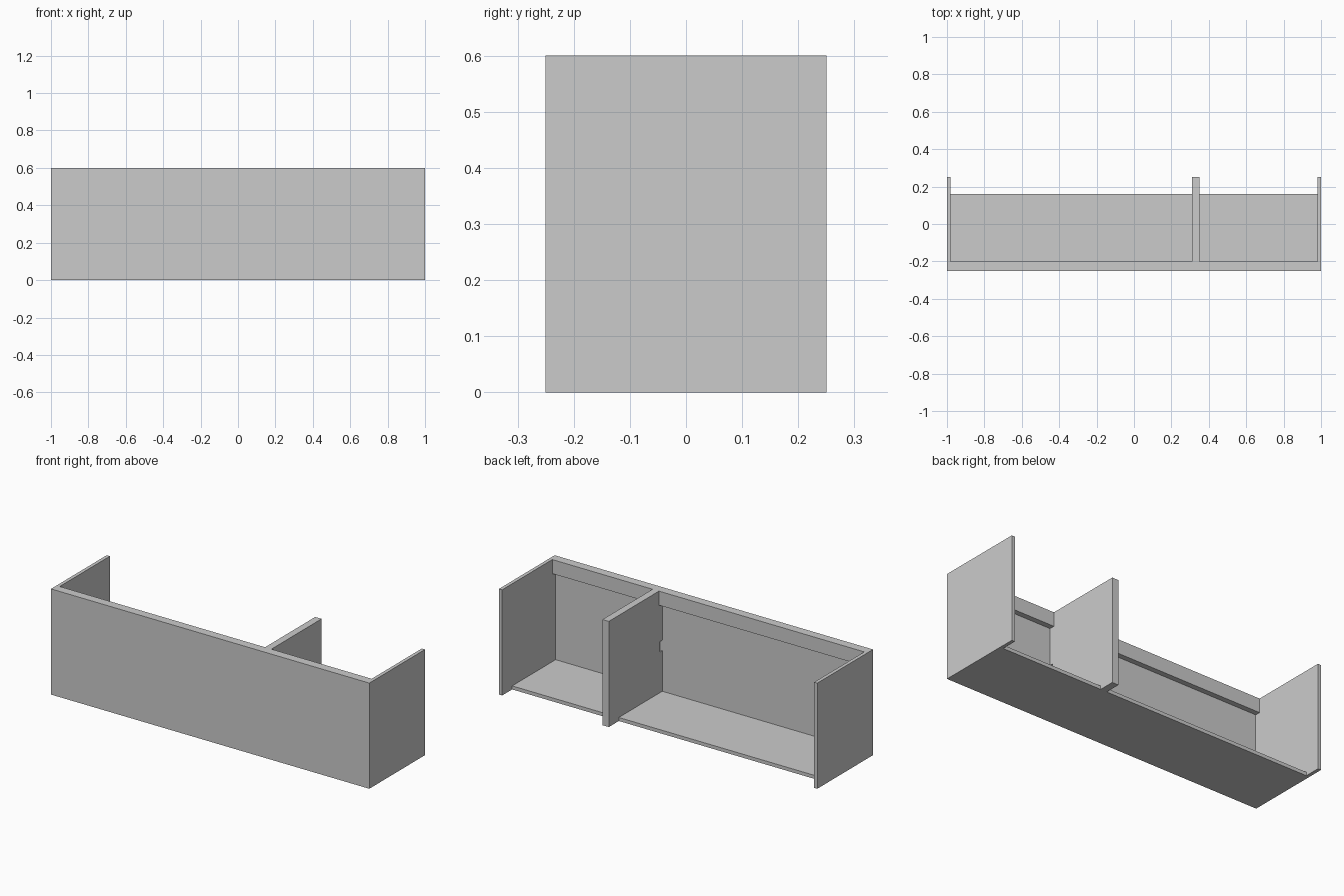
import bpy, bmesh

if "Cube" in bpy.data.objects:
    bpy.data.objects.remove(bpy.data.objects["Cube"])

T = 0.02                     # board thickness
FRONT, BACK, TOP = -0.25, 0.25, 0.60
INNER = FRONT + T            # inner face of the front panel
RAIL_BACK, RAIL_Z = -0.20, 0.52
DIV_L, DIV_R = 0.31, 0.35    # divider faces


def board(name, profile, x0, x1):
    """Extrude a closed (y, z) outline from x0 to x1."""
    bm = bmesh.new()
    face = bm.faces.new([bm.verts.new((x0, y, z)) for y, z in profile])
    ext = bmesh.ops.extrude_face_region(bm, geom=[face])
    moved = [v for v in ext["geom"] if isinstance(v, bmesh.types.BMVert)]
    bmesh.ops.translate(bm, verts=moved, vec=(x1 - x0, 0, 0))
    bmesh.ops.recalc_face_normals(bm, faces=bm.faces)
    mesh = bpy.data.meshes.new(name)
    bm.to_mesh(mesh)
    bm.free()
    obj = bpy.data.objects.new(name, mesh)
    bpy.context.collection.objects.link(obj)
    return obj


def rect(y0, y1, z0, z1):
    return [(y0, z0), (y1, z0), (y1, z1), (y0, z1)]


# Full-width front panel
board("front_panel", rect(FRONT, INNER, 0, TOP), -1, 1)

# End panels
board("left_side_panel", rect(INNER, BACK, 0, TOP), -1, -1 + T)
board("right_side_panel", rect(INNER, BACK, 0, TOP), 1 - T, 1)

# Rail behind the top edge of the front panel
board("top_rail", rect(INNER, RAIL_BACK, RAIL_Z, TOP), -1 + T, 1 - T)

# Divider, cut around the rail and with a small cable notch at the front
board("divider", [
    (INNER, 0), (BACK, 0), (BACK, TOP), (RAIL_BACK, TOP),
    (RAIL_BACK, RAIL_Z), (INNER, RAIL_Z),
    (INNER, 0.31), (INNER + 0.02, 0.31), (INNER + 0.02, 0.25), (INNER, 0.25),
], DIV_L, DIV_R)

# Floor boards on each side of the divider
for name, x0, x1 in (("left_floor", -1 + T, DIV_L), ("right_floor", DIV_R, 1 - T)):
    board(name, rect(INNER, 0.16, 0, T), x0, x1)
